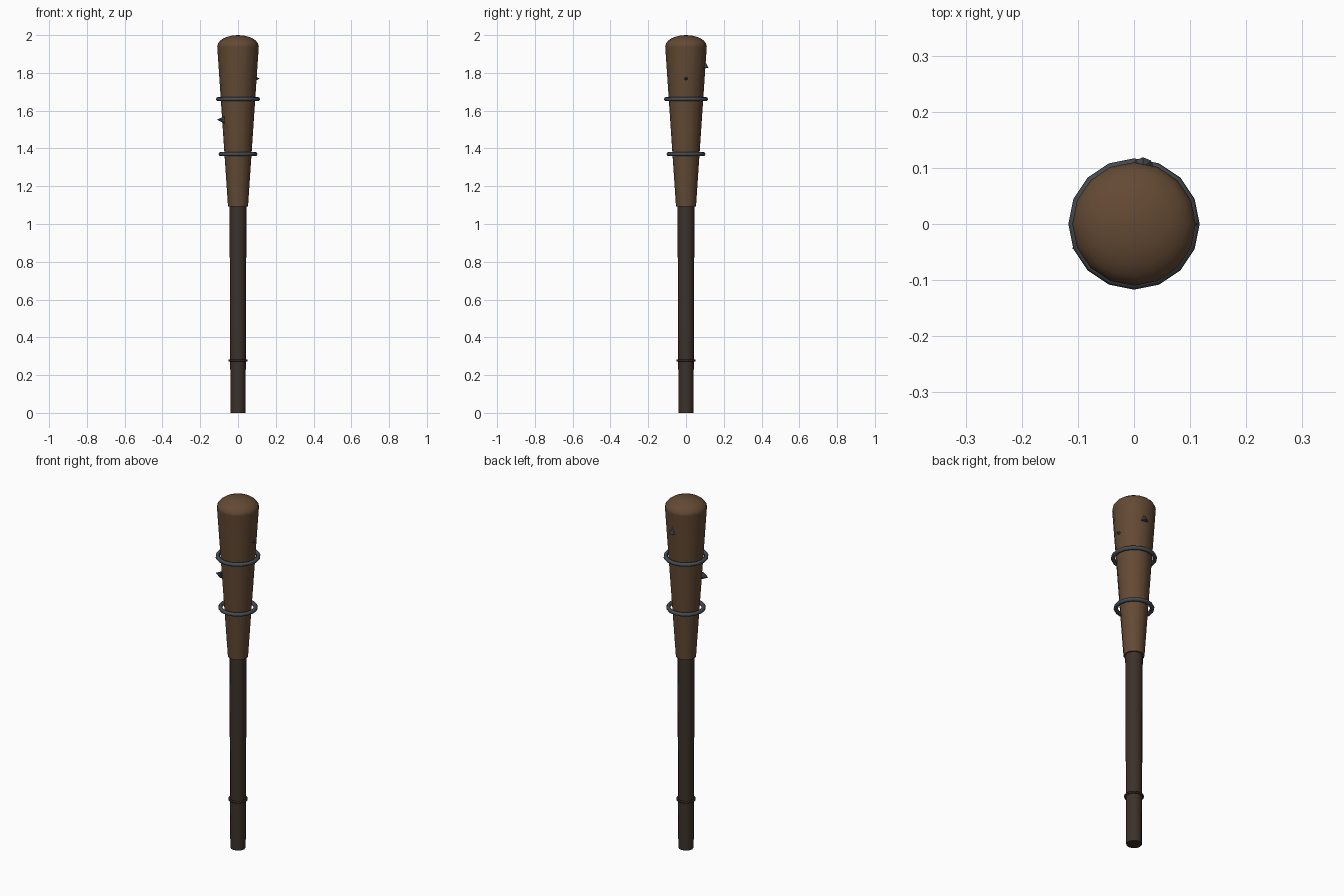
import bpy
from math import pi

if "Cube" in bpy.data.objects:
    bpy.data.objects.remove(bpy.data.objects["Cube"])


def material(name, rgb):
    m = bpy.data.materials.new(name)
    m.diffuse_color = (*rgb, 1)
    m.use_nodes = True
    m.node_tree.nodes["Principled BSDF"].inputs["Base Color"].default_value = m.diffuse_color
    return m


wood = material("brown_wood", (0.125, 0.068, 0.034))
grip_wood = material("dark_wood", (0.045, 0.031, 0.023))
iron = material("dark_iron", (0.06, 0.07, 0.08))
leather = material("dark_leather", (0.025, 0.02, 0.017))


def finish(name, mat, angle=pi / 4):
    ob = bpy.context.object
    ob.name = name
    ob.data.materials.append(mat)
    bpy.ops.object.shade_smooth_by_angle(angle=angle)
    return ob


def shaft(name, sides, r_low, r_high, z_low, z_high, mat):
    bpy.ops.mesh.primitive_cone_add(vertices=sides, radius1=r_low, radius2=r_high,
                                    depth=z_high - z_low, location=(0, 0, (z_low + z_high) / 2))
    finish(name, mat)


def ring(name, z, major, minor, mat):
    bpy.ops.mesh.primitive_torus_add(major_segments=16, minor_segments=8, major_radius=major,
                                     minor_radius=minor, location=(0, 0, z))
    finish(name, mat, pi / 3)


def spike(name, location, tilt):
    bpy.ops.mesh.primitive_cone_add(vertices=8, radius1=0.02, radius2=0, depth=0.04,
                                    location=location, rotation=(0, tilt, 0))
    finish(name, iron, pi / 6)


# Handle and flared head
shaft("handle", 12, 0.04, 0.045, 0, 1.12, grip_wood)
shaft("club_head", 16, 0.053, 0.11, 1.093, 1.94, wood)

# Rounded end of the head
bpy.ops.mesh.primitive_uv_sphere_add(segments=16, ring_count=12, radius=1, location=(0, 0, 1.94))
bpy.context.object.scale = (0.11, 0.11, 0.06)
finish("head_cap", wood)

# Iron bands and grip ring
ring("upper_band", 1.661, 0.106, 0.011, iron)
ring("lower_band", 1.37, 0.092, 0.011, iron)
ring("grip_ring", 0.277, 0.045, 0.006, leather)

# Small spikes
spike("right_spike", (0.095, 0, 1.77), pi / 2)
spike("left_spike", (-0.091, -0.043, 1.552), -pi / 2)
spike("back_spike", (0.016, 0.099, 1.845), 0)
